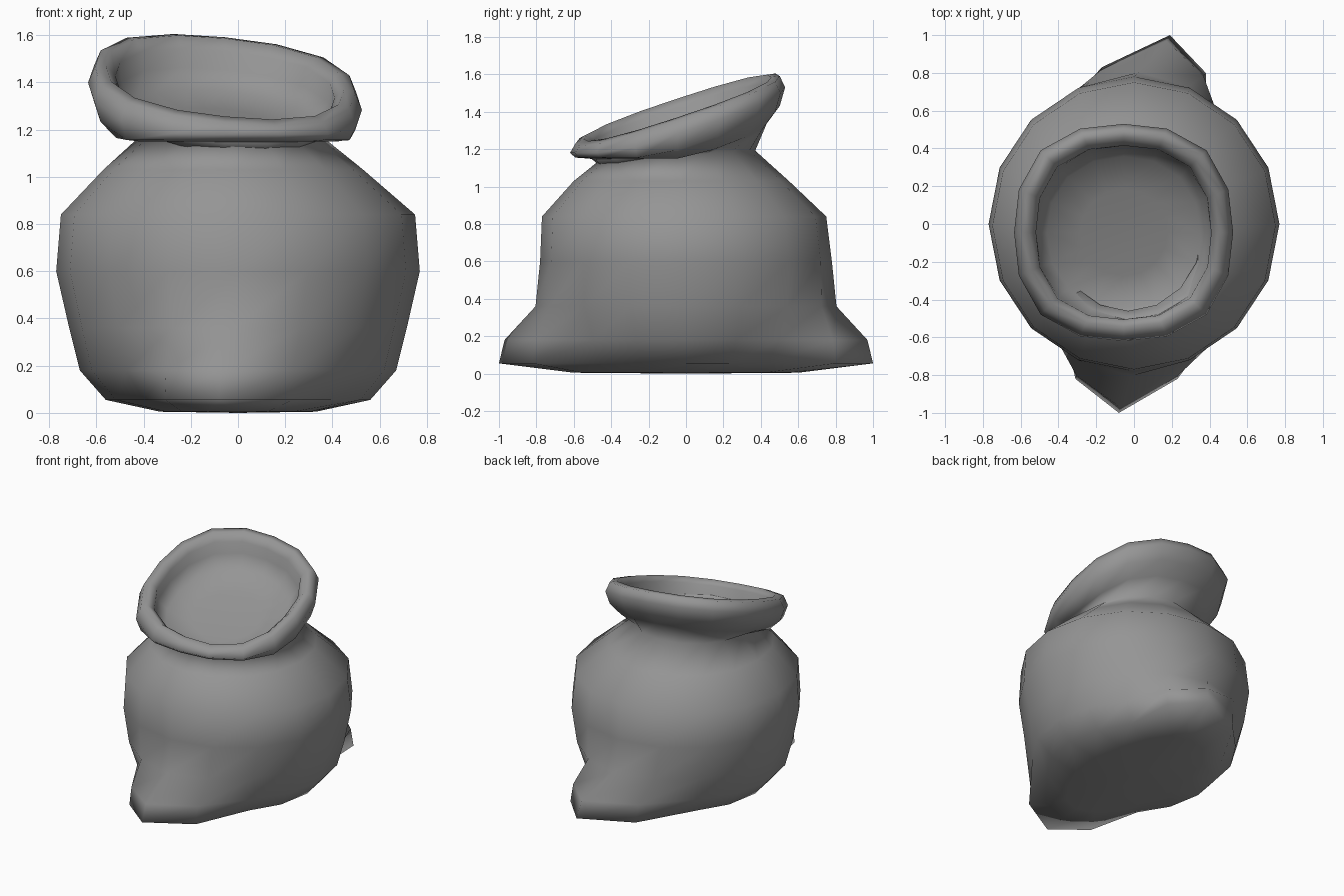
import bpy, bmesh
from math import sin, cos, tau
from mathutils import Vector

if "Cube" in bpy.data.objects:
    bpy.data.objects.remove(bpy.data.objects["Cube"])

SIDES = 16

cloth = bpy.data.materials.new("grey cloth")
cloth.use_nodes = True
GREY = (0.3, 0.3, 0.3, 1)
cloth.diffuse_color = GREY
cloth.node_tree.nodes["Principled BSDF"].inputs["Base Color"].default_value = GREY


def ellipse(rx, ry, cx=0, cy=0, square=0):
    """Ring of points; square pushes the diagonals outward."""
    pts = []
    for i in range(SIDES):
        a = tau * i / SIDES
        k = 1 + square * sin(2 * a) ** 2
        pts.append(Vector((cx + rx * k * cos(a), cy + ry * k * sin(a), 0)))
    return pts


# Pinched bottom corners of the cloth: ring index -> pulled position
corners = {3: (0.38, 0.80), 4: (0.19, 1.0), 5: (-0.17, 0.83),
           11: (-0.31, -0.82), 12: (-0.08, -1.0), 13: (0.23, -0.82)}


def body_ring(z, rx, ry, pull=0, cx=0, cy=0, tilt=0):
    pts = ellipse(rx, ry, cx, cy)
    for i, p in enumerate(pts):
        p.z = z + tilt * p.y
        if i in corners:
            p.xy = p.xy.lerp(Vector(corners[i]), pull)
    return pts


def mouth_ring(size, drop, floor=1.155, square=0.07):
    """Ring parallel to the sloping mouth of the sack."""
    pts = ellipse(0.58 * size, 0.575 * size, -0.055, -0.045, square)
    for p in pts:
        p.z = max(floor, 1.43 + 0.33 * p.y - 0.1 * p.x - drop)
    return pts


rings = [
    # belly, from the base up to the neck
    body_ring(0.005, 0.33, 0.60),
    body_ring(0.055, 0.56, 0.62, 1),
    body_ring(0.18, 0.67, 0.70, 0.9),
    body_ring(0.36, 0.715, 0.77, 0.15),
    body_ring(0.60, 0.77, 0.78),
    body_ring(0.84, 0.75, 0.76, 0, 0, -0.01),
    body_ring(1.03, 0.55, 0.575, 0, -0.02, -0.025),
    body_ring(1.17, 0.39, 0.415, 0, -0.03, -0.045, 0.06),
    # rolled lip, outside to inside
    mouth_ring(0.83, 0.24, 1.15),
    mouth_ring(0.95, 0.17),
    mouth_ring(1.0, 0.08, 1.18),
    mouth_ring(0.95, 0.01),
    mouth_ring(0.87, 0.0),
    mouth_ring(0.80, 0.04, 1.1),
    # hollow and its floor
    mouth_ring(0.80, 0.12, 1.0, 0.05),
    mouth_ring(0.70, 0.19, 1.0, 0.03),
    mouth_ring(0.40, 0.21, 1.0, 0),
]

bm = bmesh.new()
loops = [[bm.verts.new(p) for p in ring] for ring in rings]
for low, high in zip(loops, loops[1:]):
    for i in range(SIDES):
        j = (i + 1) % SIDES
        bm.faces.new((low[i], low[j], high[j], high[i]))

# Close the base and the floor of the hollow
for loop in (loops[0], loops[-1]):
    centre = bm.verts.new(sum((v.co for v in loop), Vector()) / SIDES)
    for i in range(SIDES):
        bm.faces.new((loop[i], loop[(i + 1) % SIDES], centre))
    if loop is loops[0]:
        centre.co.z = 0

bmesh.ops.recalc_face_normals(bm, faces=bm.faces)
for f in bm.faces:
    f.smooth = True

mesh = bpy.data.meshes.new("sack")
bm.to_mesh(mesh)
bm.free()
mesh.materials.append(cloth)
sack = bpy.data.objects.new("sack", mesh)
bpy.context.collection.objects.link(sack)
